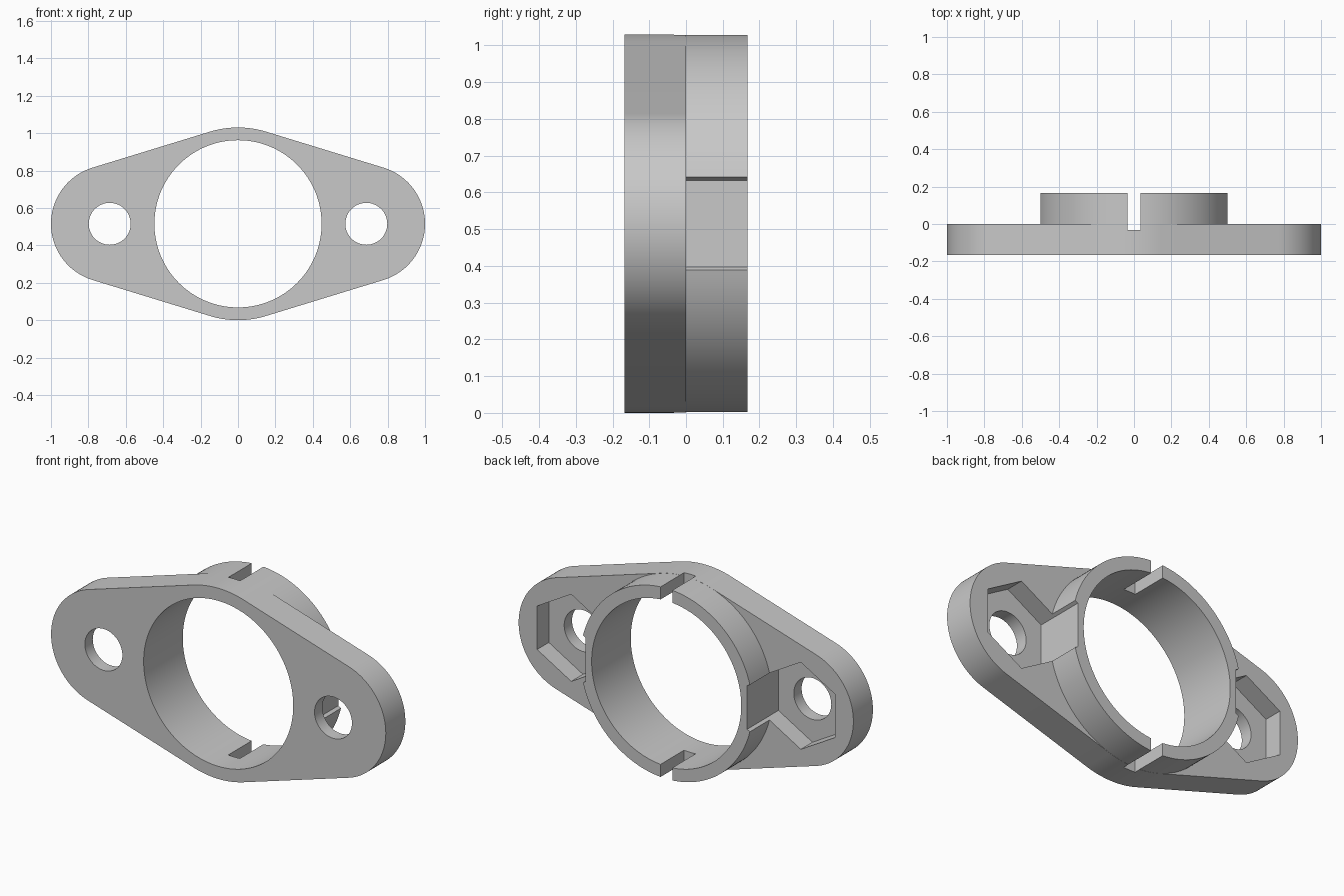
import bpy
import bmesh
from math import acos, cos, sin, pi, radians

cube = bpy.data.objects.get("Cube")
if cube:
    bpy.data.objects.remove(cube, do_unlink=True)

MID = 0.515        # height of the bore axis
RING_R = 0.515     # outer radius of the centre
BORE_R = 0.447
EAR_X, EAR_R = 0.686, 0.314
HALF = 0.167       # half the overall depth

grey = bpy.data.materials.new("mid grey")
grey.use_nodes = True
grey.diffuse_color = (0.58, 0.58, 0.58, 1)
grey.node_tree.nodes["Principled BSDF"].inputs["Base Color"].default_value = (0.58, 0.58, 0.58, 1)


def arc(cx, r, a0, a1, n):
    """Points along an arc centred on the bore height."""
    return [(cx + r * cos(a0 + (a1 - a0) * i / n),
             MID + r * sin(a0 + (a1 - a0) * i / n)) for i in range(n + 1)]


def circle(cx, r, n, turn=0.0):
    return arc(cx, r, turn, turn + 2 * pi, n)[:-1]


def prism(name, outline, y0, y1):
    """Extrude an x-z outline along y."""
    bm = bmesh.new()
    face = bm.faces.new([bm.verts.new((x, y0, z)) for x, z in outline])
    out = bmesh.ops.extrude_face_region(bm, geom=[face])
    moved = [v for v in out["geom"] if isinstance(v, bmesh.types.BMVert)]
    bmesh.ops.translate(bm, verts=moved, vec=(0, y1 - y0, 0))
    bmesh.ops.recalc_face_normals(bm, faces=bm.faces)
    mesh = bpy.data.meshes.new(name)
    bm.to_mesh(mesh)
    bm.free()
    mesh.materials.append(grey)
    obj = bpy.data.objects.new(name, mesh)
    bpy.context.collection.objects.link(obj)
    return obj


def combine(body, tool, operation):
    """Apply a boolean and discard the tool."""
    mod = body.modifiers.new(tool.name, "BOOLEAN")
    mod.operation = operation
    mod.solver = "EXACT"
    mod.object = tool
    bpy.context.view_layer.objects.active = body
    bpy.ops.object.modifier_apply(modifier=mod.name)
    bpy.data.objects.remove(tool, do_unlink=True)


# Flange plate: three circles joined by tangent lines
t = acos((RING_R - EAR_R) / EAR_X)
outline = (arc(EAR_X, EAR_R, -t, t, 48) + arc(0, RING_R, t, pi - t, 24)
           + arc(-EAR_X, EAR_R, pi - t, pi + t, 48)
           + arc(0, RING_R, pi + t, 2 * pi - t, 24))
flange = prism("flange", outline, -HALF, 0)

# Raised collar behind the plate
combine(flange, prism("collar", circle(0, RING_R - 0.0005, 128), -0.05, HALF), "UNION")

# Central bore
combine(flange, prism("bore", circle(0, BORE_R, 128), -1, 1), "DIFFERENCE")

# Bolt holes and hexagonal nut pockets
for side in (-1, 1):
    x = side * EAR_X
    combine(flange, prism("nut_pocket", circle(x, 0.235, 6, pi / 6), -0.1, 1), "DIFFERENCE")
    combine(flange, prism("bolt_hole", circle(x, 0.112, 64), -1, 1), "DIFFERENCE")

# Slot across the collar, top and bottom
slot = [(-0.035, -1), (0.035, -1), (0.035, 2), (-0.035, 2)]
combine(flange, prism("slot", slot, -0.033, 1), "DIFFERENCE")

# Smooth curved walls, crisp edges
bpy.ops.object.select_all(action="DESELECT")
flange.select_set(True)
bpy.context.view_layer.objects.active = flange
bpy.ops.object.shade_smooth_by_angle(angle=radians(25))
